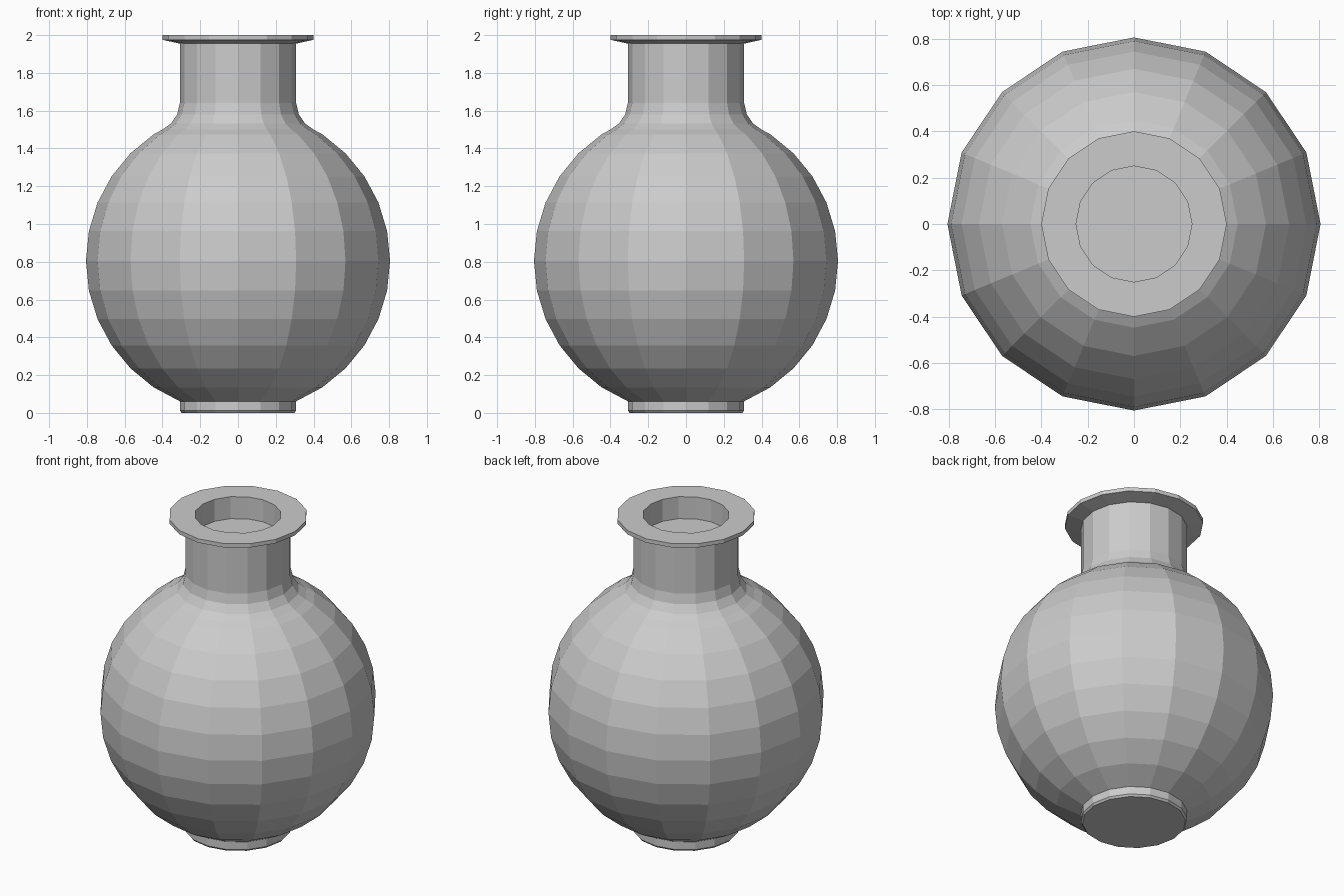
import bpy
import bmesh
from math import cos, sin, pi, radians

SIDES = 16
BELLY = 0.805      # belly radius and centre height
NECK = 0.308

cube = bpy.data.objects.get("Cube")
if cube:
    bpy.data.objects.remove(cube, do_unlink=True)

grey = bpy.data.materials.new("plain grey")
grey.use_nodes = True
colour = (0.6, 0.6, 0.6, 1.0)
grey.diffuse_color = colour
grey.node_tree.nodes["Principled BSDF"].inputs["Base Color"].default_value = colour


def lathe(name, profile):
    """Turn a (radius, height) profile around z, closing both ends with flat caps."""
    bm = bmesh.new()
    rings = []
    for r, z in profile:
        rings.append([bm.verts.new((r * cos(2 * pi * i / SIDES),
                                    r * sin(2 * pi * i / SIDES), z))
                      for i in range(SIDES)])
    for low, high in zip(rings, rings[1:]):
        for i in range(SIDES):
            j = (i + 1) % SIDES
            bm.faces.new((low[i], low[j], high[j], high[i]))
    bm.faces.new(rings[0][::-1])
    bm.faces.new(rings[-1])
    mesh = bpy.data.meshes.new(name)
    bm.to_mesh(mesh)
    bm.free()
    mesh.materials.append(grey)
    obj = bpy.data.objects.new(name, mesh)
    bpy.context.collection.objects.link(obj)
    return obj


# Foot with a small bevelled lower edge
foot = [(0.298, 0), (NECK, 0.012)]

# Round belly, cut off where it meets the foot and the neck
belly = [(BELLY * cos(radians(11.25 * k)), BELLY + BELLY * sin(radians(11.25 * k)))
         for k in range(-6, 6)]

# Curved shoulder into a straight neck
shoulder = [(0.40, 1.50), (0.355, 1.532), (0.322, 1.58), (NECK, 1.64)]

# Flared rim, then the shallow mouth down to its inner floor
rim = [(NECK, 1.955), (0.40, 1.975), (0.40, 2.0)]
mouth = [(0.25, 2.0), (0.25, 1.86)]

lathe("vase", foot + belly + shoulder + rim + mouth)
